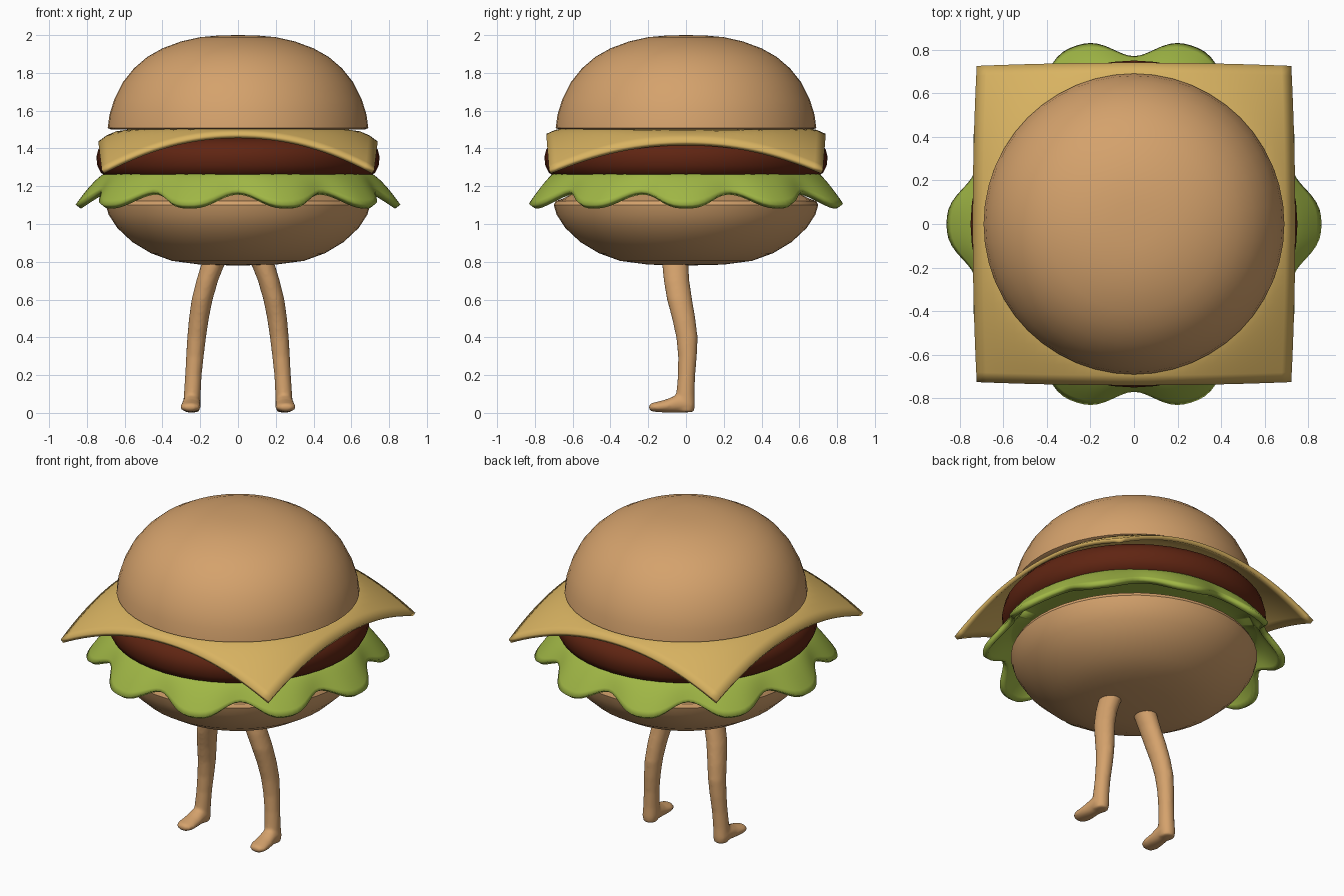
import bpy, bmesh, math
from mathutils import Vector

cube = bpy.data.objects.get("Cube")
if cube:
    bpy.data.objects.remove(cube, do_unlink=True)


def material(name, rgb):
    m = bpy.data.materials.new(name)
    m.use_nodes = True
    color = (*rgb, 1)
    m.diffuse_color = color
    m.node_tree.nodes["Principled BSDF"].inputs["Base Color"].default_value = color
    return m


BREAD = material("toasted bread", (0.66, 0.36, 0.15))
CHEESE = material("cheese yellow", (0.69, 0.45, 0.12))
LETTUCE = material("lettuce green", (0.35, 0.47, 0.06))
MEAT = material("cooked meat", (0.115, 0.018, 0.006))


def finish(name, bm, mat):
    bmesh.ops.remove_doubles(bm, verts=bm.verts, dist=0.0001)
    bmesh.ops.recalc_face_normals(bm, faces=bm.faces)
    mesh = bpy.data.meshes.new(name)
    bm.to_mesh(mesh)
    bm.free()
    mesh.materials.append(mat)
    obj = bpy.data.objects.new(name, mesh)
    bpy.context.collection.objects.link(obj)
    bpy.ops.object.select_all(action='DESELECT')
    obj.select_set(True)
    bpy.context.view_layer.objects.active = obj
    bpy.ops.object.shade_smooth_by_angle(angle=math.radians(40))
    return obj


def bridge(bm, rings):
    """Skin a list of closed point rings with quads."""
    loops = [[bm.verts.new(p) for p in ring] for ring in rings]
    n = len(loops[0])
    for a, b in zip(loops, loops[1:]):
        for i in range(n):
            j = (i + 1) % n
            bm.faces.new((a[i], a[j], b[j], b[i]))
    return loops


def lathe(name, profile, mat, segments=48):
    """Revolve (radius, height) points; each may be a function of the angle."""
    bm = bmesh.new()
    angles = [math.tau * i / segments for i in range(segments)]
    rings = []
    for point in profile:
        ring = []
        for a in angles:
            r, z = point(a) if callable(point) else point
            ring.append((r * math.cos(a), r * math.sin(a), z))
        rings.append(ring)
    bridge(bm, rings)
    return finish(name, bm, mat)


# Buns and patty
lathe("top_bun", [(0, 1.505), (0.67, 1.5), (0.69, 1.508), (0.68, 1.58),
                  (0.655, 1.66), (0.61, 1.75), (0.55, 1.825), (0.48, 1.885),
                  (0.4, 1.93), (0.3, 1.967), (0.2, 1.989), (0.1, 1.998), (0, 2)], BREAD)
lathe("bottom_bun", [(0, 0.78), (0.2, 0.785), (0.35, 0.805), (0.46, 0.845),
                     (0.56, 0.905), (0.64, 0.98), (0.685, 1.05), (0.7, 1.1),
                     (0.69, 1.122), (0.65, 1.135), (0.58, 1.17), (0.3, 1.21), (0, 1.22)], BREAD)
lathe("patty", [(0, 1.25), (0.69, 1.25), (0.725, 1.27), (0.745, 1.31), (0.75, 1.355),
                (0.74, 1.395), (0.71, 1.43), (0.65, 1.455), (0, 1.47)], MEAT)


# Lettuce with ten drooping lobes
def frill(t):
    def point(a):
        wave = 1 - 2 * ((1 - math.cos(10 * a)) / 2) ** 1.4
        edge_r, edge_z = 0.815 + 0.045 * wave, 1.137 - 0.035 * wave
        return 0.7 + (edge_r - 0.7) * t, 1.27 - (1.27 - edge_z) * t ** 1.35
    return point


lettuce = lathe("lettuce", [(0, 1.265), (0.6, 1.268)] + [frill(i / 8) for i in range(9)],
                LETTUCE, 160)
leaf = lettuce.modifiers.new("thickness", 'SOLIDIFY')
leaf.thickness = 0.035
leaf.offset = -1

# Cheese slice: square sheet draped over the patty
bm = bmesh.new()
bmesh.ops.create_grid(bm, x_segments=32, y_segments=32, size=0.74)
for v in bm.verts:
    x, y = v.co.x, v.co.y
    u, w = x / 0.74, y / 0.74
    drop = 0.22 * (max(0, math.hypot(x, y) - 0.66) / 0.385) ** 1.25
    drop += 0.04 * u ** 6 * (1 - w * w)
    v.co = (x * (1 - 0.025 * w * w), y * (1 - 0.02 * u * u), 1.508 - drop)
cheese = finish("cheese_slice", bm, CHEESE)
if cheese.data.polygons[0].normal.z < 0:
    cheese.data.flip_normals()
sheet = cheese.modifiers.new("thickness", 'SOLIDIFY')
sheet.thickness = 0.025
sheet.offset = -1


# Legs: limb and foot lofts fused into one smooth skin
def loft(bm, stations, u, v, n=20):
    rings = []
    for center, ru, rv in stations:
        rings.append([Vector(center) + u * ru * math.cos(math.tau * i / n)
                      + v * rv * math.sin(math.tau * i / n) for i in range(n)])
    loops = bridge(bm, rings)
    bm.faces.new(loops[0])
    bm.faces.new(loops[-1])


X, Y, Z = Vector((1, 0, 0)), Vector((0, 1, 0)), Vector((0, 0, 1))
LIMB = [((0.09, -0.06, 0.87), 0.07, 0.07), ((0.135, -0.056, 0.78), 0.062, 0.07),
        ((0.163, -0.05, 0.7), 0.058, 0.068), ((0.19, -0.034, 0.6), 0.056, 0.067),
        ((0.207, -0.012, 0.5), 0.053, 0.062), ((0.219, 0.005, 0.4), 0.05, 0.057),
        ((0.228, 0.008, 0.3), 0.047, 0.05), ((0.236, 0.003, 0.2), 0.044, 0.046),
        ((0.242, -0.003, 0.1), 0.045, 0.049), ((0.245, 0, 0.04), 0.046, 0.048),
        ((0.245, 0, 0.004), 0.04, 0.042)]
FOOT = [((0.244, 0.03, 0.04), 0.03, 0.03), ((0.245, 0, 0.05), 0.046, 0.05),
        ((0.247, -0.05, 0.048), 0.048, 0.048), ((0.25, -0.1, 0.037), 0.052, 0.036),
        ((0.252, -0.15, 0.032), 0.055, 0.028), ((0.253, -0.18, 0.03), 0.045, 0.023),
        ((0.253, -0.196, 0.03), 0.025, 0.012)]
for name, side in (("left_leg", 1), ("right_leg", -1)):
    bm = bmesh.new()
    loft(bm, LIMB, X, Y)
    loft(bm, FOOT, X, Z)
    for v in bm.verts:
        v.co.x *= side
    leg = finish(name, bm, BREAD)
    fuse = leg.modifiers.new("fuse", 'REMESH')
    fuse.mode = 'VOXEL'
    fuse.voxel_size = 0.01
    fuse.use_smooth_shade = True
    relax = leg.modifiers.new("relax", 'SMOOTH')
    relax.factor = 0.5
    relax.iterations = 5
